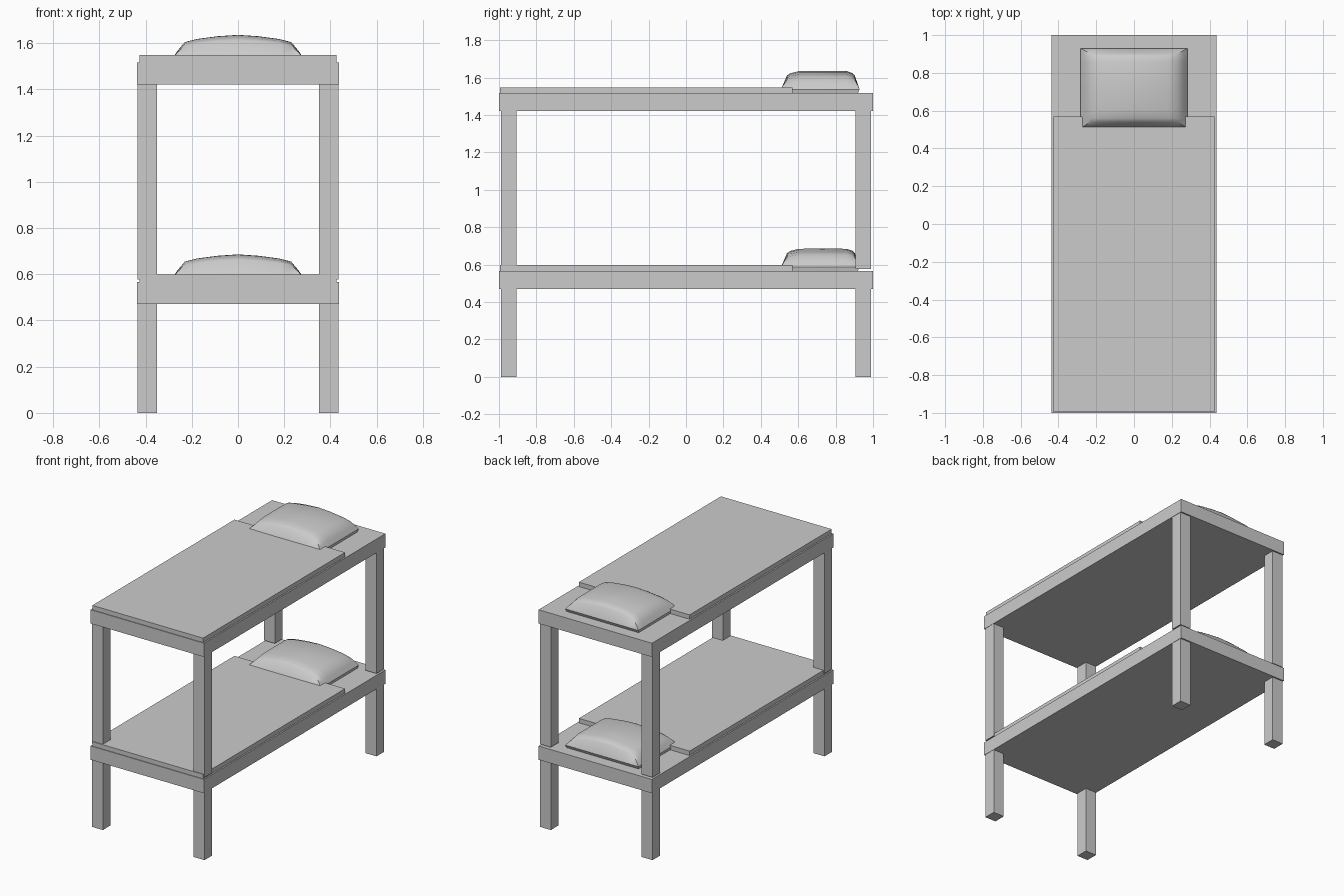
import bpy
import bmesh
import math

default = bpy.data.objects.get("Cube")
if default:
    bpy.data.objects.remove(default, do_unlink=True)

# One plain grey for everything
grey = bpy.data.materials.new("plain grey")
grey.use_nodes = True
COLOUR = (0.6, 0.6, 0.6, 1)
grey.diffuse_color = COLOUR
grey.node_tree.nodes["Principled BSDF"].inputs["Base Color"].default_value = COLOUR


def add_object(name, bm):
    bmesh.ops.recalc_face_normals(bm, faces=bm.faces)
    mesh = bpy.data.meshes.new(name)
    bm.to_mesh(mesh)
    bm.free()
    mesh.materials.append(grey)
    obj = bpy.data.objects.new(name, mesh)
    bpy.context.collection.objects.link(obj)
    return obj


def box(name, low, high):
    bm = bmesh.new()
    bmesh.ops.create_cube(bm, size=1)
    for v in bm.verts:
        v.co = [a + (c + 0.5) * (b - a) for a, b, c in zip(low, high, v.co)]
    return add_object(name, bm)


def pillow(name, board_top):
    # Height along the width, and the crown profile along the length
    half = [(0.282, 0), (0.262, 0.03), (0.23, 0.067), (0.18, 0.08), (0.09, 0.092)]
    across = [(-x, h) for x, h in half] + [(0, 0.098)] + [(x, h) for x, h in half[::-1]]
    crown = [(0.508, 0), (0.54, 0.77), (0.56, 0.89), (0.605, 1), (0.73, 1.01),
             (0.86, 1), (0.89, 0.89), (0.902, 0.77), (0.928, 0)]
    last = len(crown) - 1
    bm = bmesh.new()
    rows = []
    for x, h in across:
        pinch = min(1, (0.282 - abs(x)) / 0.052)
        row = [bm.verts.new((x * 0.97, 0.53, board_top - 0.02))]
        for i, (y, k) in enumerate(crown):
            edge = crown[0][0] if i < last / 2 else crown[last][0]
            y = edge + (y - edge) * pinch if i in (1, last - 1) else y
            row.append(bm.verts.new((x, y, board_top + 0.02 + h * k)))
        row.append(bm.verts.new((x * 0.97, 0.91, board_top - 0.02)))
        rows.append(row)
    for a, b in zip(rows, rows[1:]):
        for i in range(len(a)):
            j = (i + 1) % len(a)
            bm.faces.new((a[i], a[j], b[j], b[i]))
    bm.faces.new(rows[0])
    bm.faces.new(rows[-1])
    bmesh.ops.remove_doubles(bm, verts=bm.verts, dist=0.0005)
    obj = add_object(name, bm)
    bpy.ops.object.select_all(action="DESELECT")
    obj.select_set(True)
    bpy.context.view_layer.objects.active = obj
    bpy.ops.object.shade_smooth_by_angle(angle=math.radians(40))


# Two bunks, each with a board, a blanket, a pillow and four legs
for level, leg_bottom, top in (("lower", 0, 0.567), ("upper", 0.577, 1.517)):
    under = top - 0.096
    box(level + "_bed_board", (-0.437, -1, under), (0.437, 1, top))
    box(level + "_blanket", (-0.427, -0.995, top), (0.427, 0.57, top + 0.031))
    pillow(level + "_pillow", top)
    for side, x in (("right", -0.435), ("left", 0.35)):
        for end, y in (("front", -0.99), ("back", 0.905)):
            box(f"{level}_{end}_{side}_leg", (x, y, leg_bottom), (x + 0.085, y + 0.085, under))
